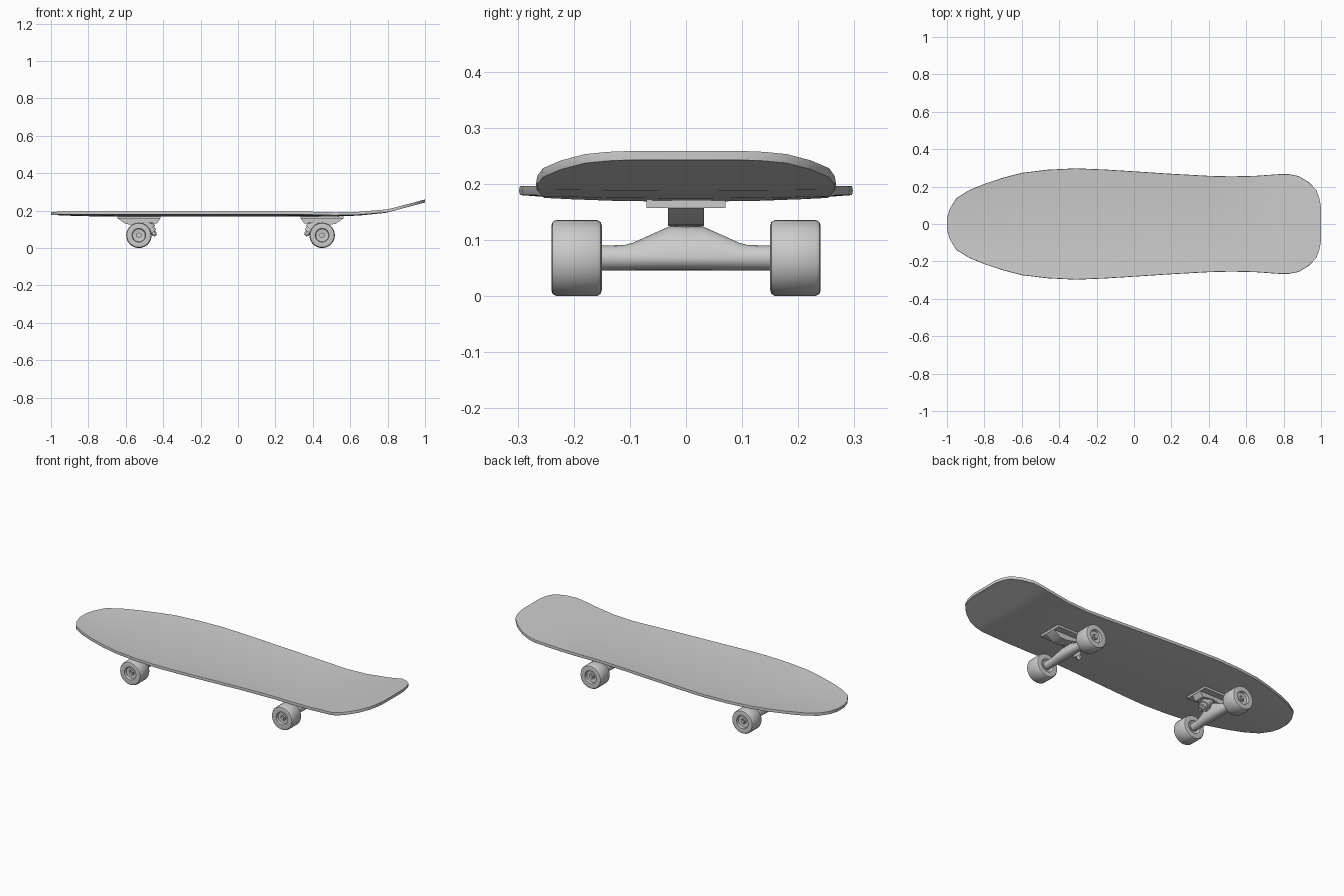
import bpy, bmesh, math
from mathutils import Vector, Matrix

if "Cube" in bpy.data.objects:
    bpy.data.objects.remove(bpy.data.objects["Cube"])


def finish(bm, name, angle=35):
    bmesh.ops.remove_doubles(bm, verts=bm.verts, dist=1e-5)
    bmesh.ops.recalc_face_normals(bm, faces=bm.faces)
    me = bpy.data.meshes.new(name)
    bm.to_mesh(me)
    bm.free()
    ob = bpy.data.objects.new(name, me)
    bpy.context.collection.objects.link(ob)
    bpy.ops.object.select_all(action='DESELECT')
    ob.select_set(True)
    bpy.context.view_layer.objects.active = ob
    bpy.ops.object.shade_smooth_by_angle(angle=math.radians(angle))
    return ob


def loft(rings, name, closed=False, angle=35):
    """Skin a list of equal-length rings of points; cap the ends unless closed."""
    bm = bmesh.new()
    vs = [[bm.verts.new(p) for p in r] for r in rings]
    n = len(rings[0])
    for i in range(len(vs) if closed else len(vs) - 1):
        a, b = vs[i], vs[(i + 1) % len(vs)]
        for j in range(n):
            bm.faces.new((a[j], a[(j + 1) % n], b[(j + 1) % n], b[j]))
    if not closed:
        bm.faces.new(vs[0])
        bm.faces.new(vs[-1])
    return finish(bm, name, angle)


def prism(profile, y0, y1, name):
    return loft([[(x, y, z) for x, z in profile] for y in (y0, y1)], name)


def cylinder(a, b, r, name, sides=16):
    a, b = Vector(a), Vector(b)
    rot = (b - a).to_track_quat('Z', 'Y').to_matrix().to_4x4()
    bm = bmesh.new()
    bmesh.ops.create_cone(bm, cap_ends=True, segments=sides, radius1=r, radius2=r,
                          depth=(b - a).length, matrix=Matrix.Translation((a + b) / 2) @ rot)
    return finish(bm, name)


# Deck: x, half width, height of centre underside, edge lift
stations = [(-1, .03, .177, 0), (-.985, .08, .176, .001), (-.95, .137, .175, .004),
            (-.88, .18, .172, .007), (-.8, .213, .170, .009), (-.7, .246, .168, .011),
            (-.6, .272, .168, .012), (-.46, .289, .168, .012), (-.31, .296, .168, .012),
            (-.16, .290, .168, .012), (0, .28, .168, .012), (.2, .267, .168, .012),
            (.4, .256, .168, .010), (.52, .253, .168, .007), (.65, .256, .174, .004),
            (.79, .266, .188, .002), (.83, .265, .198, 0), (.88, .255, .212, 0),
            (.935, .222, .226, 0), (.975, .18, .237, 0), (.99, .14, .241, 0), (1, .09, .243, 0)]
across = [-1, -.8, -.5, 0, .5, .8, 1]
T = .016
rings = []
for x, w, z, lift in stations:
    row = [(x, w * t, z + lift * t * t) for t in across]
    top = [(p[0], p[1], p[2] + T) for p in reversed(row)]
    # rounded outer edge
    edge = lambda s: (x, s * (w + .0015), z + lift + T / 2)
    rings.append(row + [edge(1)] + top + [edge(-1)])
loft(rings, "deck", angle=50)


# Wheel cross-section: radius, offset across the tyre
WHEEL = [(.025, .012), (.034, .008), (.037, .002), (.057, 0), (.064, .002), (.068, .009),
         (.068, .081), (.064, .088), (.057, .09), (.037, .088), (.034, .074),
         (.019, .072), (.019, .012)]
SEG = 28


def truck(cx, d, tag):
    """d = +1 when the kingpin points to +x."""
    R = .068
    P = lambda pts: [(cx + d * x, z) for x, z in pts]
    # base plate and raised body
    prism(P([(-.113, .157), (.115, .157), (.115, .172), (-.113, .172)]), -.07, .07,
          tag + "_base_plate")
    prism(P([(-.113, .158), (.115, .158), (.095, .13), (.03, .138), (-.03, .125), (-.07, .128)]),
          -.032, .032, tag + "_base_body")
    # hanger: round arms swelling into a ridge in the middle
    sections = [(-.155, 0, 0), (-.11, .001, 0), (-.095, .005, .003), (-.03, .034, .014)]
    sections += [(-y, h, s) for y, h, s in reversed(sections)]
    hang = []
    for y, h, s in sections:
        ring = []
        for k in range(16):
            a = math.tau * k / 16
            up = max(0, math.sin(a))
            ring.append((cx + d * (.022 * math.cos(a) * (1 + .25 * h / .034) + s * up), y,
                         R + .022 * math.sin(a) + h * up))
        hang.append(ring)
    loft(hang, tag + "_hanger", angle=45)
    # kingpin, bushings and nut, tilted inward
    a, b = Vector((cx + d * .03, 0, .142)), Vector((cx + d * .09, 0, .066))
    at = lambda t: a.lerp(b, t)
    cylinder(at(0), at(.36), .026, tag + "_upper_bushing")
    cylinder(at(.33), at(.55), .031, tag + "_kingpin_ring")
    cylinder(at(.55), at(.75), .023, tag + "_lower_bushing")
    cylinder(at(.75), at(.93), .014, tag + "_kingpin_nut", 6)
    cylinder(at(.9), at(1), .008, tag + "_kingpin", 10)
    # axle, wheels and axle nuts
    cylinder((cx, -.234, R), (cx, .234, R), .009, tag + "_axle", 12)
    for s, side in ((-1, "front"), (1, "back")):
        rings = []
        for k in range(SEG):
            t = math.tau * k / SEG
            rings.append([(cx + r * math.cos(t), s * (.15 + o), R + r * math.sin(t))
                          for r, o in WHEEL])
        loft(rings, f"{tag}_{side}_wheel", closed=True, angle=40)
        cylinder((cx, s * .16, R), (cx, s * .22, R), .021, f"{tag}_{side}_bearing", 20)
        cylinder((cx, s * .218, R), (cx, s * .23, R), .015, f"{tag}_{side}_axle_nut", 6)


truck(-.53, 1, "nose_truck")
truck(.45, -1, "tail_truck")
